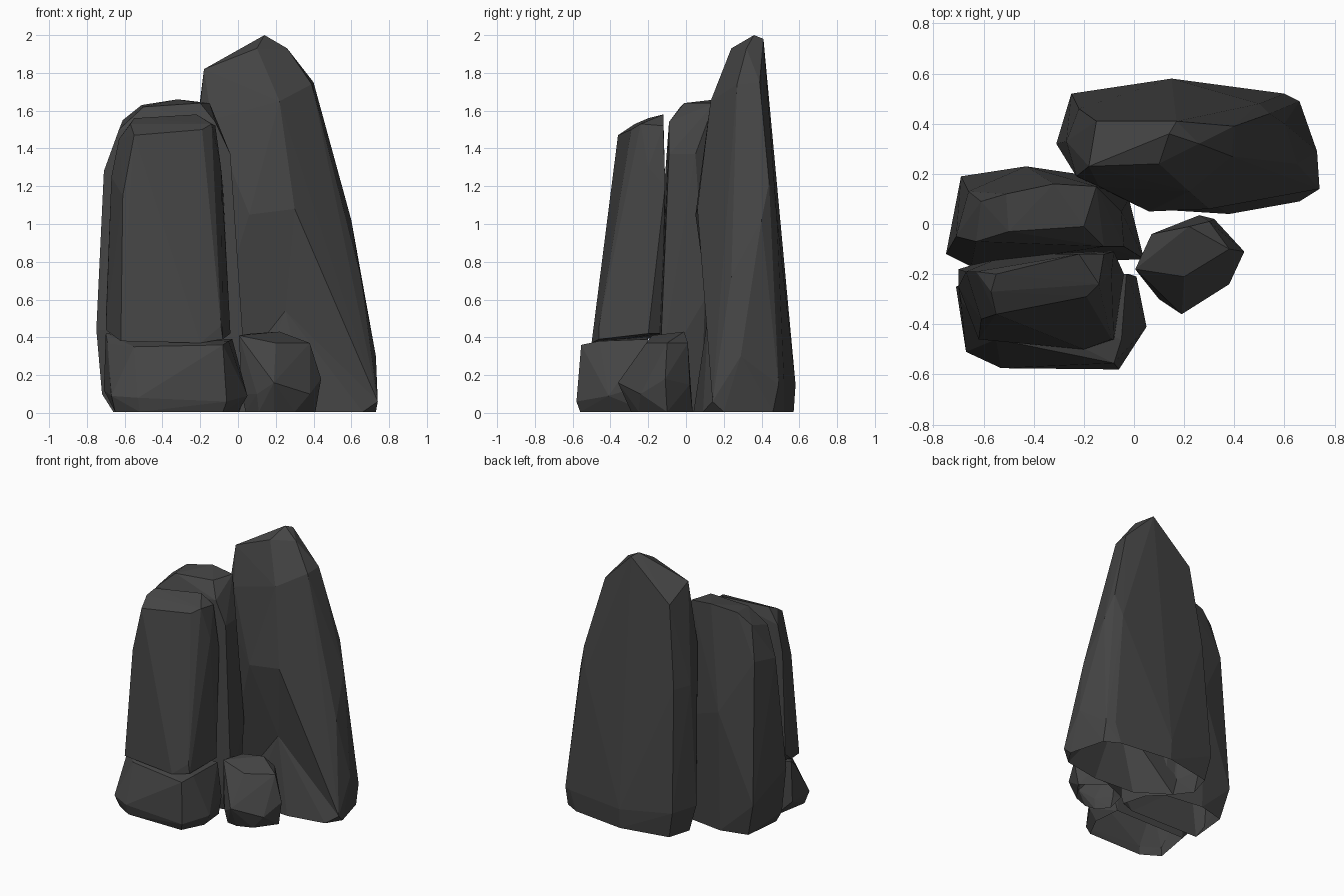
import bpy, bmesh

stone = bpy.data.materials.new("dark grey stone")
stone.diffuse_color = (0.058, 0.058, 0.058, 1)


def rock(name, base, corners, dent=None, dent_top=1.1):
    """Faceted boulder: hull of a ground outline (x, y) and a few chiselled corners (x, y, z),
    open underneath; a dent merges the low front facets and pulls their centre inward."""
    bm = bmesh.new()
    for x, y in base:
        bm.verts.new((x, y, 0.005))
    for c in corners:
        bm.verts.new(c)
    bmesh.ops.convex_hull(bm, input=bm.verts[:])
    junk = [v for v in bm.verts if not v.link_faces]
    bmesh.ops.delete(bm, geom=junk, context='VERTS')
    bmesh.ops.recalc_face_normals(bm, faces=bm.faces[:])
    # chiselled hollow
    if dent:
        front = [f for f in bm.faces if f.normal.y < -0.8 and all(v.co.z < dent_top for v in f.verts)]
        merged = bmesh.ops.dissolve_faces(bm, faces=front, use_verts=False)["region"]
        big = max(merged, key=lambda f: f.calc_area())
        bmesh.ops.poke(bm, faces=[big])["verts"][0].co = dent
    # open underside
    under = [f for f in bm.faces if all(v.co.z < 0.01 for v in f.verts)]
    bmesh.ops.delete(bm, geom=under, context='FACES')
    me = bpy.data.meshes.new(name)
    bm.to_mesh(me)
    bm.free()
    me.materials.append(stone)
    ob = bpy.data.objects.new(name, me)
    bpy.context.collection.objects.link(ob)
    return ob


# tall back pillar
rock("tall_pillar",
     [(-.26, .33), (-.21, .5), (.15, .57), (.55, .52), (.66, .46),
      (.73, .2), (.66, .09), (.38, .04), (.06, .06), (-.17, .21)],
     [(-.31, .32, .2), (-.25, .52, .2), (.15, .58, .15), (-.22, .19, .15),
      (.73, .29, .3), (.74, .14, .06), (.6, .52, .15), (.66, .49, .15),
      (.6, .4, 1.02), (.54, .44, 1.22), (.5, .48, 1.05), (.15, .49, 1.05), (-.22, .46, 1.1),
      (-.27, .33, 1.1), (-.23, .19, 1.35), (.06, .05, 1.05), (.3, .06, 1.08), (.65, .24, .72),
      (.4, .39, 1.75), (.39, .27, 1.74), (.22, .13, 1.65), (-.15, .41, 1.7),
      (.18, .42, 1.72), (-.18, .23, 1.82), (-.12, .24, 1.83), (-.14, .15, 1.55),
      (.14, .36, 2.0), (.17, .41, 1.98), (.1, .24, 1.93), (.26, .32, 1.93)],
     dent=(.25, .12, .54))

# rounded pillar behind the slab
rock("middle_pillar",
     [(-.66, -.13), (-.63, .16), (-.43, .21), (-.14, .17), (-.04, .08), (.01, -.1), (-.1, -.14)],
     [(-.75, -.12, .44), (-.72, -.11, .1), (-.65, -.17, .44), (.04, -.14, .2),
      (-.71, -.05, 1.28), (-.66, .13, 1.3), (-.43, .23, .9), (-.69, .19, .25),
      (-.16, .19, .8), (-.02, .1, .6), (-.05, .05, 1.37), (-.04, -.09, 1.37),
      (-.61, .09, 1.55), (-.63, -.07, 1.5), (-.51, .12, 1.63), (-.32, .16, 1.66),
      (-.15, .15, 1.64), (-.2, -.01, 1.64), (-.5, -.03, 1.62), (-.12, -.09, 1.54)])

# upright slab standing on the low block
rock("front_slab", [],
     [(-.62, -.46, .38), (-.2, -.5, .37), (-.08, -.46, .39), (-.09, -.46, .46), (-.04, -.2, .42),
      (-.7, -.25, .44), (-.70, -.18, .5), (-.1, -.13, .42), (-.5, -.12, .4),
      (-.67, -.19, 1.25), (-.61, -.38, 1.15), (-.09, -.2, 1.3), (-.08, -.11, 1.2),
      (-.55, -.36, 1.47), (-.19, -.29, 1.5), (-.14, -.24, 1.53), (-.12, -.12, 1.52),
      (-.22, -.12, 1.58), (-.55, -.2, 1.56), (-.63, -.19, 1.45), (-.57, -.27, 1.53)])

# low block under the slab
rock("low_block",
     [(-.65, -.48), (-.52, -.56), (-.08, -.56), (0, -.4), (-.02, -.2), (-.6, -.2)],
     [(-.67, -.51, .09), (-.53, -.575, .08), (-.06, -.58, .06), (.05, -.41, .09),
      (.01, -.21, .15), (-.71, -.25, .12), (-.69, -.31, .37), (-.55, -.46, .35),
      (-.08, -.555, .36), (-.05, -.46, .38), (-.03, -.2, .39), (-.7, -.25, .42), (-.58, -.2, .41)])

# small boulder at the front right
rock("small_boulder",
     [(.04, -.2), (.08, -.04), (.26, .035), (.41, -.1), (.3, -.25), (.19, -.29), (.11, -.28)],
     [(.44, -.11, .18), (.38, -.24, .1), (.19, -.36, .16), (.02, -.2, .1), (.1, -.3, .1),
      (.32, .02, .15), (.005, -.18, .41), (.07, -.04, .42), (.22, -.01, .43), (.3, .01, .37),
      (.38, -.1, .37), (.2, -.21, .37)])
